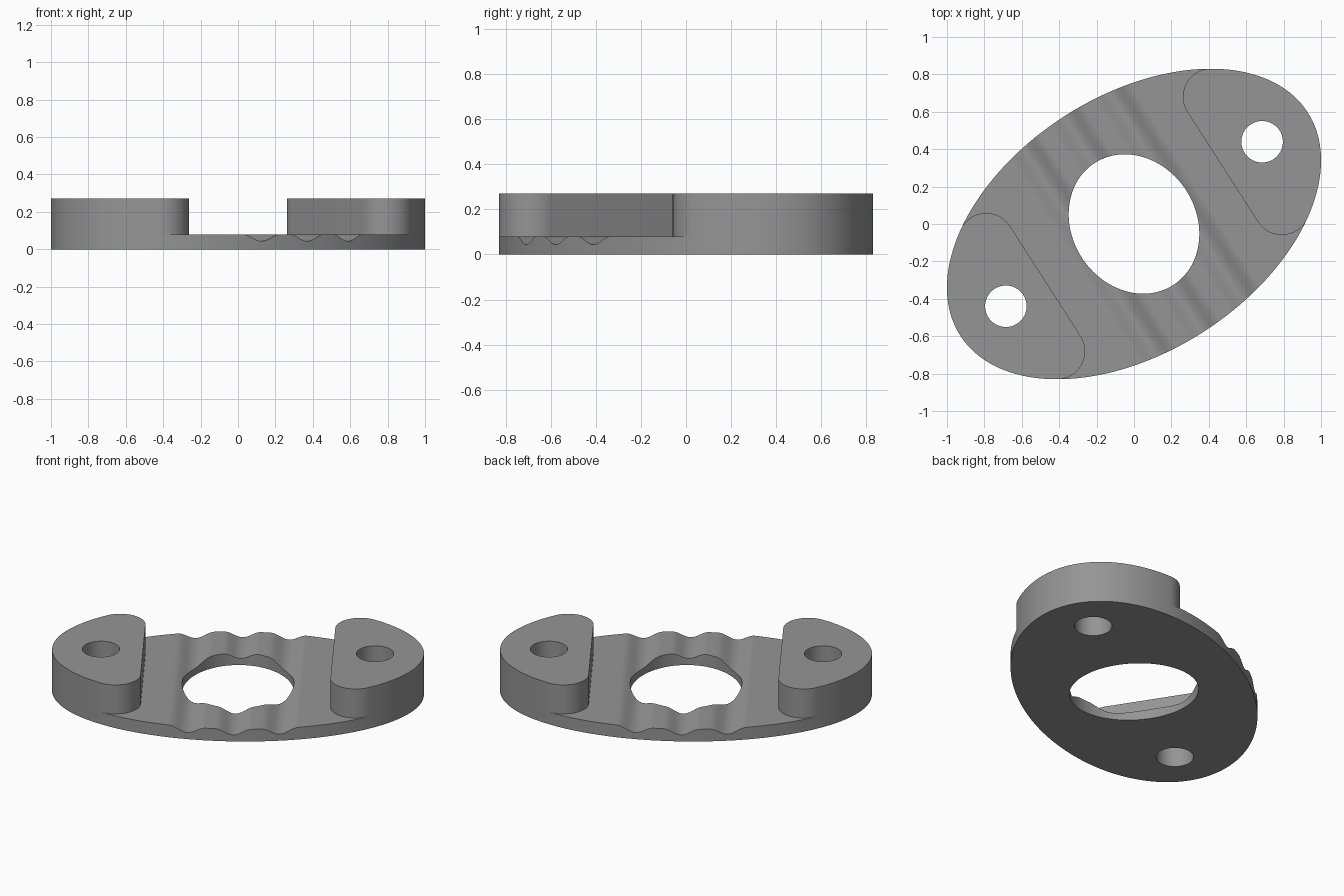
import bpy, bmesh, math
from mathutils import Matrix

if "Cube" in bpy.data.objects:
    bpy.data.objects.remove(bpy.data.objects["Cube"])

ANGLE = math.radians(32.7)        # tilt of the long axis
A, B = 1.104, 0.686               # outline half axes
TOP, FLOOR = 0.27, 0.08           # pad top and plate top
EDGE_R, TANGENT_U = 0.15, 0.795   # pad corner radius, where it meets the rim
GROOVE_W, GROOVE_D = 0.11, 0.037

grey = bpy.data.materials.new("mid grey")
grey.diffuse_color = (0.3, 0.3, 0.3, 1)
grey.use_nodes = True
grey.node_tree.nodes["Principled BSDF"].inputs["Base Color"].default_value = grey.diffuse_color


def extruded(name, fill, z1):
    """Fill a bmesh with lower faces, then pull them straight up to z1."""
    bm = bmesh.new()
    fill(bm)
    bmesh.ops.remove_doubles(bm, verts=bm.verts, dist=1e-6)
    new = bmesh.ops.extrude_face_region(bm, geom=bm.faces[:], use_keep_orig=True)
    for v in new["geom"]:
        if isinstance(v, bmesh.types.BMVert):
            v.co.z = z1
    bmesh.ops.recalc_face_normals(bm, faces=bm.faces)
    bm.transform(Matrix.Rotation(ANGLE, 4, 'Z'))
    me = bpy.data.meshes.new(name)
    bm.to_mesh(me)
    bm.free()
    me.materials.append(grey)
    ob = bpy.data.objects.new(name, me)
    bpy.context.collection.objects.link(ob)
    return ob


def face(bm, pts):
    bm.faces.new([bm.verts.new(p) for p in pts])


def oval(name, u, a, b, z0, z1, n):
    ring = [(u + a * math.cos(2 * math.pi * i / n), b * math.sin(2 * math.pi * i / n), z0)
            for i in range(n)]
    return extruded(name, lambda bm: face(bm, ring), z1)


# Corner arc of a pad, from the straight edge round to the rim
tv = B * math.sqrt(1 - (TANGENT_U / A) ** 2)
nu, nv = TANGENT_U / A ** 2, tv / B ** 2
length = math.hypot(nu, nv)
nu, nv = nu / length, nv / length
cu, cv = TANGENT_U - EDGE_R * nu, tv - EDGE_R * nv
end = math.atan2(nv, nu)
arc = [(cu + EDGE_R * math.cos(t), cv + EDGE_R * math.sin(t))
       for t in [math.pi + (end - math.pi) * i / 24 for i in range(25)]]
arc.append((TANGENT_U + 0.3 * nu, tv + 0.3 * nv))


def groove_floor(bm):
    # Wavy strips: three grooves with flat lands between them
    line = []
    for c in (-0.275, 0, 0.275):
        for i in range(-10, 11):
            t = i / 10
            line.append((c + t * GROOVE_W,
                         FLOOR - GROOVE_D * 0.5 * (1 + math.cos(math.pi * t))))
    for (u0, z0), (u1, z1) in zip(line, line[1:]):
        face(bm, [(u0, -1, z0), (u1, -1, z1), (u1, 1, z1), (u0, 1, z0)])
    # Flat ends running up to the rounded pads
    u = line[-1][0]
    half = [(u, 1)] + arc[::-1]
    outline = half + [(p, -q) for p, q in half[::-1]]
    for s in (-1, 1):
        face(bm, [(s * p, q, FLOOR) for p, q in outline])


# Oval body, then the channel, centre opening and screw holes cut from it
body = oval("flange_body", 0, A, B, 0, TOP, 192)
cutters = [extruded("channel_cutter", groove_floor, 0.5),
           oval("centre_cutter", 0, 0.332, 0.388, -0.2, 0.6, 96)]
for s in (-1, 1):
    cutters.append(oval("screw_hole_cutter", s * 0.814, 0.111, 0.111, -0.2, 0.6, 48))
for c in cutters:
    c.hide_render = True
    c.hide_set(True)
    m = body.modifiers.new(c.name, 'BOOLEAN')
    m.operation, m.solver, m.object = 'DIFFERENCE', 'EXACT', c

# Bake the cuts and smooth the curved walls
bpy.context.view_layer.objects.active = body
body.select_set(True)
for m in list(body.modifiers):
    bpy.ops.object.modifier_apply(modifier=m.name)
for c in cutters:
    bpy.data.objects.remove(c)
bpy.ops.object.shade_smooth_by_angle(angle=math.radians(30))
